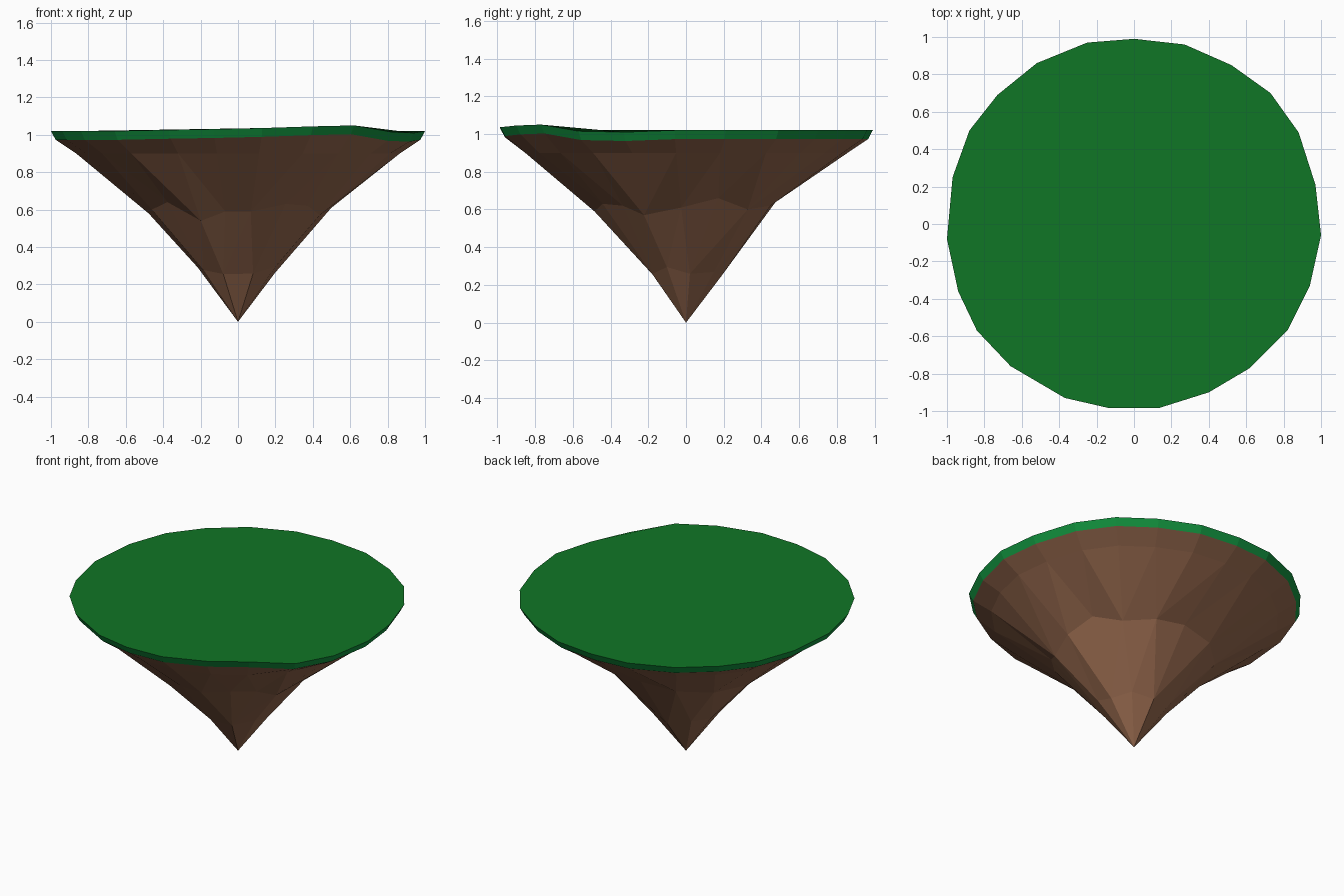
import bpy, bmesh, math, random

if "Cube" in bpy.data.objects:
    bpy.data.objects.remove(bpy.data.objects["Cube"])

random.seed(4)


def material(name, rgb):
    m = bpy.data.materials.new(name)
    m.diffuse_color = (*rgb, 1)
    m.use_nodes = True
    m.node_tree.nodes["Principled BSDF"].inputs["Base Color"].default_value = m.diffuse_color
    return m


GRASS = material("grass green", (0.005, 0.18, 0.019))
EDGE = material("grass edge green", (0.006, 0.29, 0.049))
SOIL = material("soil brown", (0.31, 0.143, 0.077))


def polar(deg, r, z):
    a = math.radians(deg)
    return (r * math.cos(a), r * math.sin(a), z)


def angle(v):
    return math.atan2(v.co.y, v.co.x) % math.tau


def add_ring(bm, points):
    return sorted((bm.verts.new(p) for p in points), key=angle)


def bridge(bm, low, high):
    """Join two rings, low to high, with quads or an angle-matched triangle strip."""
    n, m = len(low), len(high)
    if n == m:
        for i in range(n):
            j = (i + 1) % n
            bm.faces.new((low[i], low[j], high[j], high[i]))
        return
    la = [angle(v) for v in low] + [angle(low[0]) + math.tau]
    ha = [angle(v) for v in high] + [angle(high[0]) + math.tau]
    i = j = 0
    while i < n or j < m:
        if j == m or (i < n and la[i + 1] < ha[j + 1]):
            bm.faces.new((low[i], low[(i + 1) % n], high[j % m]))
            i += 1
        else:
            bm.faces.new((low[i % n], high[(j + 1) % m], high[j]))
            j += 1


def finish(bm, name, mats):
    me = bpy.data.meshes.new(name)
    bm.to_mesh(me)
    bm.free()
    for m in mats:
        me.materials.append(m)
    ob = bpy.data.objects.new(name, me)
    bpy.context.collection.objects.link(ob)
    return ob


# Irregular rim outline seen from above
OUTLINE = [(0, .99), (.27, .96), (.52, .85), (.73, .70), (.88, .49), (.97, .21),
           (1, -.06), (.94, -.33), (.82, -.57), (.62, -.77), (.40, -.90),
           (.13, -.985), (-.13, -.985), (-.37, -.93), (-.66, -.76), (-.84, -.57),
           (-.94, -.36), (-1, -.08), (-.97, .25), (-.88, .50), (-.73, .69),
           (-.52, .86), (-.25, .97)]
# Rim points that leave the usual height
RAISED = {7: 1.01, 8: 1.015, 9: 1.05, 10: 1.045, 11: 1.036, 12: 1.03, 13: 1.026}
heights = [RAISED.get(i, 1.02) for i in range(len(OUTLINE))]
lower_rim = [(x * .975, y * .975, z - .047) for (x, y), z in zip(OUTLINE, heights)]

# Grass slab: flat top and a thin sloping edge
bm = bmesh.new()
top = add_ring(bm, [(x, y, z) for (x, y), z in zip(OUTLINE, heights)])
low = add_ring(bm, lower_rim)
bridge(bm, low, top)
for f in bm.faces:
    f.material_index = 1
bm.faces.new(top).material_index = 0
finish(bm, "grass_top", [GRASS, EDGE])

# Soil cone: shoulder ring, jagged middle ring, narrow ring, tip
MIDDLE = [(20, .50, .66), (42, .49, .60), (66, .49, .62), (90, .475, .64),
          (118, .49, .62), (145, .49, .60), (175, .48, .58), (200, .49, .60),
          (221, .50, .64), (245, .47, .54), (262, .49, .59), (278, .49, .59),
          (300, .51, .63), (318, .50, .62), (333, .49, .57), (357, .50, .61)]
bm = bmesh.new()
rim = add_ring(bm, lower_rim)
shoulder = add_ring(bm, [(x * .865, y * .865, .9) for x, y in OUTLINE])
middle = add_ring(bm, [polar(*p) for p in MIDDLE])
narrow_pts = []
for i in range(9):
    z = .275 + random.uniform(-.03, .03)
    narrow_pts.append(polar(10 + 40 * i + random.uniform(-5, 5), z * .76, z))
narrow = add_ring(bm, narrow_pts)
tip = bm.verts.new((0, 0, 0))
bridge(bm, shoulder, rim)
bridge(bm, middle, shoulder)
bridge(bm, narrow, middle)
for i in range(len(narrow)):
    bm.faces.new((tip, narrow[(i + 1) % len(narrow)], narrow[i]))
bmesh.ops.recalc_face_normals(bm, faces=bm.faces)
# make the open cone's faces point outward
if sum(f.normal.x * f.calc_center_median().x + f.normal.y * f.calc_center_median().y
       for f in bm.faces) < 0:
    bmesh.ops.reverse_faces(bm, faces=bm.faces)
finish(bm, "soil_cone", [SOIL])
